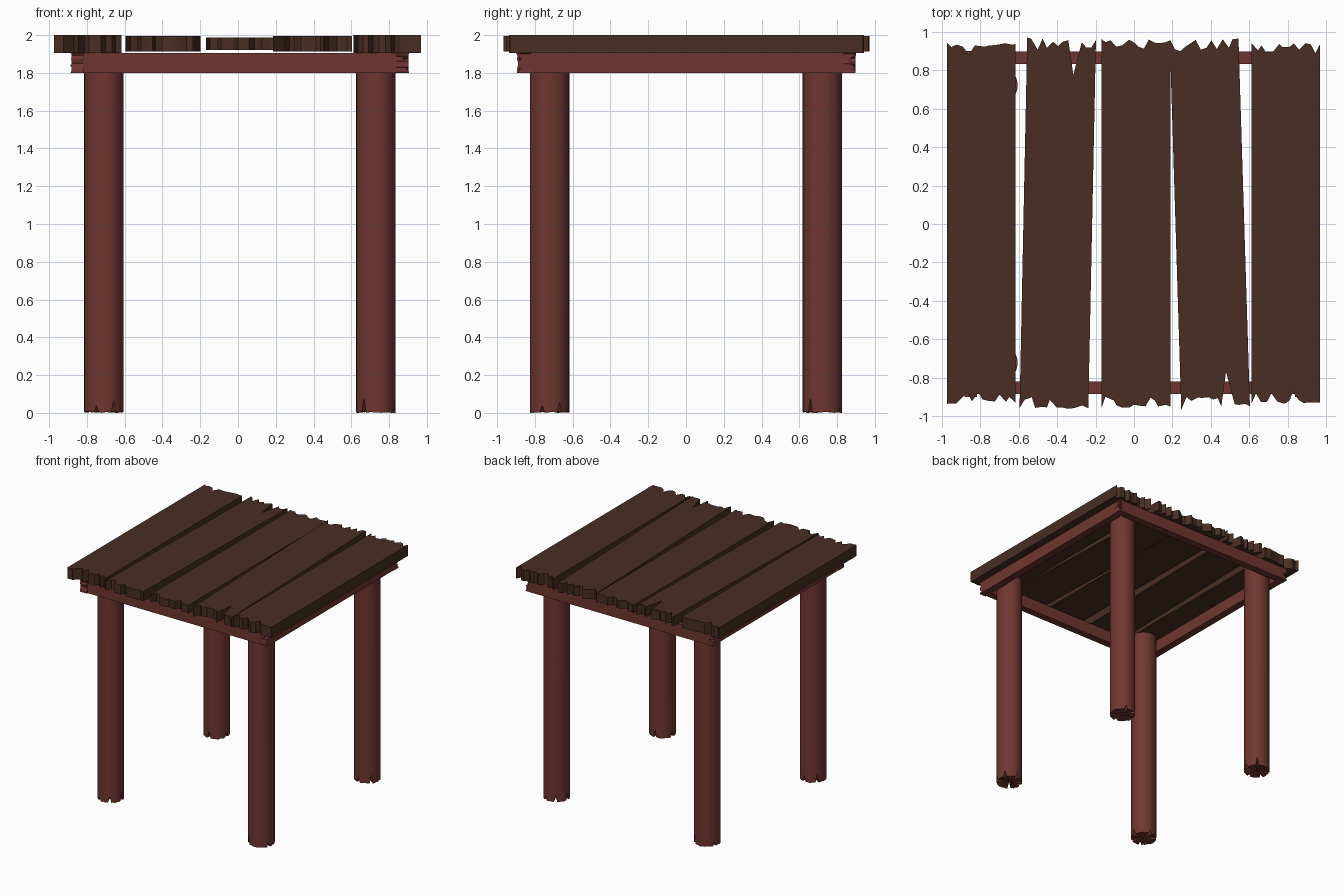
import bpy, bmesh, math, random
from mathutils import Matrix, Vector

cube = bpy.data.objects.get("Cube")
if cube:
    bpy.data.objects.remove(cube, do_unlink=True)


def material(name, rgb):
    m = bpy.data.materials.new(name)
    m.use_nodes = True
    m.diffuse_color = (*rgb, 1)
    m.node_tree.nodes["Principled BSDF"].inputs["Base Color"].default_value = (*rgb, 1)
    return m


PLANK = material("dark brown wood", (0.065, 0.027, 0.017))
FRAME = material("red brown wood", (0.162, 0.037, 0.029))


def add_object(name, bm, mat, matrix):
    mesh = bpy.data.meshes.new(name)
    bmesh.ops.recalc_face_normals(bm, faces=bm.faces)
    bm.to_mesh(mesh)
    bm.free()
    mesh.materials.append(mat)
    ob = bpy.data.objects.new(name, mesh)
    ob.matrix_world = matrix
    bpy.context.collection.objects.link(ob)
    return ob


def torn_end(rng, half_len, width, teeth, depth, crack):
    """Splintered edge running from one side of a board to the other."""
    pts = [(half_len - depth * 0.1, -width / 2)]
    for i in range(1, teeth):
        across = -width / 2 + width * (i + rng.uniform(-0.3, 0.3)) / teeth
        bite = depth * (rng.uniform(0.5, 1) if rng.random() < 0.35 else rng.uniform(0, 0.35))
        if crack and abs(across - crack[0]) < 0.045:
            continue
        pts.append((half_len - bite, across))
    if crack:
        at, deep = crack
        pts += [(half_len - 0.02, at - 0.04), (half_len - deep, at), (half_len - 0.01, at + 0.03)]
    pts.append((half_len, width / 2))
    return sorted(pts, key=lambda p: p[1])


def board(name, mat, matrix, length, width, thick, seed, teeth, depth, cracks=(None, None)):
    """Board along local x, width along y, extruded along z."""
    rng = random.Random(seed)
    right = torn_end(rng, length / 2, width, teeth, depth, cracks[0])
    left = torn_end(rng, length / 2, width, teeth, depth, cracks[1])
    outline = right + [(-x, y) for x, y in reversed(left)]
    bm = bmesh.new()
    face = bm.faces.new([bm.verts.new((x, y, -thick / 2)) for x, y in outline])
    side = bmesh.ops.extrude_face_region(bm, geom=[face])["geom"]
    bmesh.ops.translate(bm, vec=(0, 0, thick),
                        verts=[v for v in side if isinstance(v, bmesh.types.BMVert)])
    return add_object(name, bm, mat, matrix)


# Table top: name, front x, back x, length, underside, top, cracks (back, front)
planks = [
    ("right_outer_plank", -0.795, -0.795, 1.88, 1.905, 2.0, (None, None)),
    ("right_inner_plank", -0.417, -0.377, 1.93, 1.912, 1.995, ((-0.065, 0.19), None)),
    ("middle_plank", 0.01, 0.01, 1.92, 1.92, 1.988, (None, None)),
    ("left_inner_plank", 0.425, 0.365, 1.93, 1.912, 1.995, (None, (-0.06, 0.19))),
    ("left_outer_plank", 0.79, 0.79, 1.88, 1.905, 2.0, (None, None)),
]
for seed, (name, front, back, length, low, high, cracks) in enumerate(planks):
    angle = math.pi / 2 + math.atan2(front - back, length)
    place = (Matrix.Translation(((front + back) / 2, 0.003, (low + high) / 2))
             @ Matrix.Rotation(angle, 4, "Z"))
    board(name, PLANK, place, length, 0.358, high - low, seed + 3, 13, 0.065, cracks)

# Frame rails standing on edge, crossing at the corners
upright = Matrix.Rotation(math.pi / 2, 4, "X")
quarter = Matrix.Rotation(math.pi / 2, 4, "Z")
rails = [
    ("front_rail", (0.01, -0.853), False), ("back_rail", (0.01, 0.865), False),
    ("right_rail", (-0.85, 0), True), ("left_rail", (0.87, 0), True),
]
for seed, (name, (x, y), turned) in enumerate(rails):
    place = Matrix.Translation((x, y, 1.853))
    place = place @ quarter @ upright if turned else place @ upright
    board(name, FRAME, place, 1.8, 0.105, 0.064, seed + 20, 7, 0.04)


def leg(name, x, y, turn):
    """Round post with splits around its foot."""
    sides, radius, top = 48, 0.104, 1.9
    splits = {0: 0.07, 11: 0.05, 19: 0.08, 33: 0.04, 40: 0.06}
    rng = random.Random(turn)
    bm = bmesh.new()
    feet, heads = [], []
    for i in range(sides):
        a = math.tau * i / sides
        p = Vector((radius * math.cos(a), radius * math.sin(a), 0))
        lift = splits.get(i, rng.uniform(0, 0.008))
        feet.append(bm.verts.new(p + Vector((0, 0, lift))))
        heads.append(bm.verts.new(p + Vector((0, 0, top))))
    centre = bm.verts.new((0, 0, 0.012))
    for i in range(sides):
        j = (i + 1) % sides
        bm.faces.new((feet[i], feet[j], heads[j], heads[i])).smooth = True
        bm.faces.new((centre, feet[j], feet[i]))
    bm.faces.new(heads)
    # Keep the foot and the top crisp
    for e in bm.edges:
        if e.calc_face_angle(0) > math.radians(35):
            e.smooth = False
    place = Matrix.Translation((x, y, 0)) @ Matrix.Rotation(turn * math.pi / 2, 4, "Z")
    return add_object(name, bm, FRAME, place)


for turn, (name, x, y) in enumerate([
        ("front_right_leg", -0.71, -0.722), ("front_left_leg", 0.73, -0.722),
        ("back_left_leg", 0.73, 0.722), ("back_right_leg", -0.71, 0.722)]):
    leg(name, x, y, turn)
